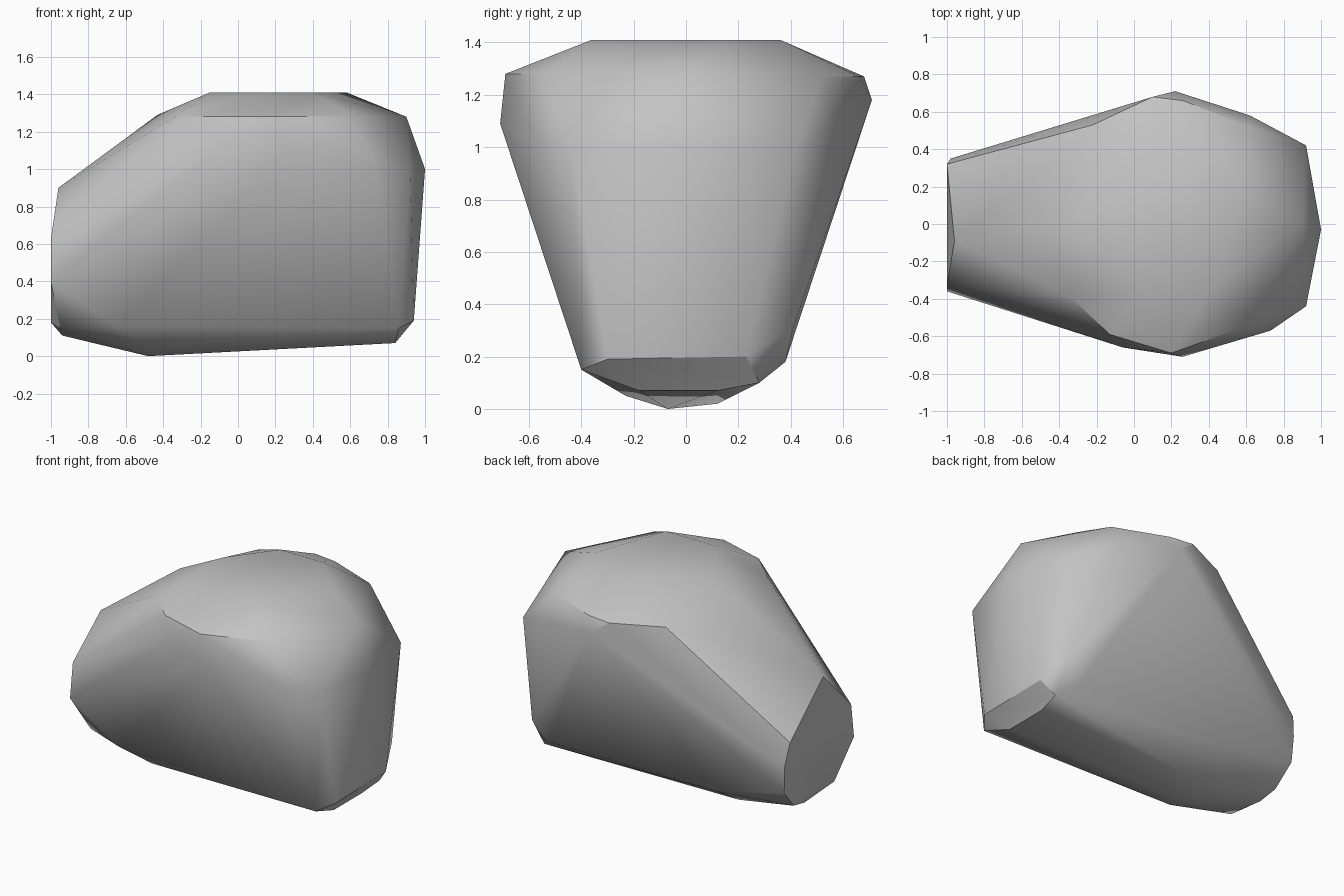
import bpy
import bmesh
import math

# Remove the default object
default_cube = bpy.data.objects.get("Cube")
if default_cube:
    bpy.data.objects.remove(default_cube, do_unlink=True)


def make_material(name, grey):
    material = bpy.data.materials.new(name)
    material.use_nodes = True
    colour = (grey, grey, grey, 1)
    material.diffuse_color = colour
    material.node_tree.nodes["Principled BSDF"].inputs["Base Color"].default_value = colour
    return material


def hull_object(name, outlines, material):
    """Stretch a tight convex skin around all the outlines."""
    mesh = bpy.data.meshes.new(name)
    bm = bmesh.new()
    for outline in outlines:
        for corner in outline:
            bm.verts.new(corner)
    result = bmesh.ops.convex_hull(bm, input=bm.verts)
    spare = {item for item in result["geom_interior"] + result["geom_unused"]
             if isinstance(item, bmesh.types.BMVert)}
    bmesh.ops.delete(bm, geom=list(spare), context="VERTS")
    bmesh.ops.dissolve_limit(bm, angle_limit=math.radians(1),
                             verts=bm.verts, edges=bm.edges)
    bmesh.ops.recalc_face_normals(bm, faces=bm.faces)
    bm.to_mesh(mesh)
    bm.free()
    mesh.materials.append(material)
    rock = bpy.data.objects.new(name, mesh)
    bpy.context.collection.objects.link(rock)
    return rock


# Flat crown on top, level all round
crown = [(x, y, 1.41) for x, y in [
    (.58, .15), (.37, .36), (.06, .36), (-.15, .08),
    (-.15, -.15), (.06, -.36), (.4, -.36),
]]

# Shoulder line just below the crown
shoulder = [
    (.9, 0, 1.28), (.62, .52, 1.27), (.26, .66, 1.27), (.1, .68, 1.27),
    (-.22, .53, 1.27), (-.43, 0, 1.29), (-.34, -.39, 1.28),
    (-.13, -.59, 1.28), (.2, -.69, 1.28), (.62, -.54, 1.28),
]

# Widest belt
belt = [
    (1, -.03, 1), (.92, .42, .99), (.62, .58, 1.1), (.22, .71, 1.18),
    (-.06, -.66, 1.14), (.26, -.71, 1.09), (.73, -.57, 1.02),
    (.92, -.44, .99),
]

# Foot of the broad end
broad_foot = [
    (.86, .41, .31), (.94, .23, .2), (.94, -.3, .19),
    (.86, .28, .1), (.86, -.4, .15), (.84, .12, .07), (.84, -.18, .07),
]

# Flat narrow end
narrow_end = [
    (-.96, -.09, .9), (-1, -.33, .63), (-1, -.36, .4), (-1, -.15, .18),
    (-.95, -.21, .15), (-.94, .08, .11), (-.95, .21, .14),
    (-.97, .34, .28), (-.98, .35, .46), (-1, .32, .62),
]

# Lower side edges and keel along the underside
side_edges = [(.75, .38, .18), (-.5, .38, .18), (-.65, -.34, .16)]
keel = [(-.48, -.07, 0), (-.48, .12, .02), (-.48, -.23, .05)]

# Boulder with soft shading across its shallow edges
stone = make_material("stone_grey", .55)
boulder = hull_object("boulder", [crown, shoulder, belt, broad_foot,
                                  narrow_end, side_edges, keel], stone)
bpy.ops.object.select_all(action="DESELECT")
boulder.select_set(True)
bpy.context.view_layer.objects.active = boulder
bpy.ops.object.shade_smooth_by_angle(angle=math.radians(32))
